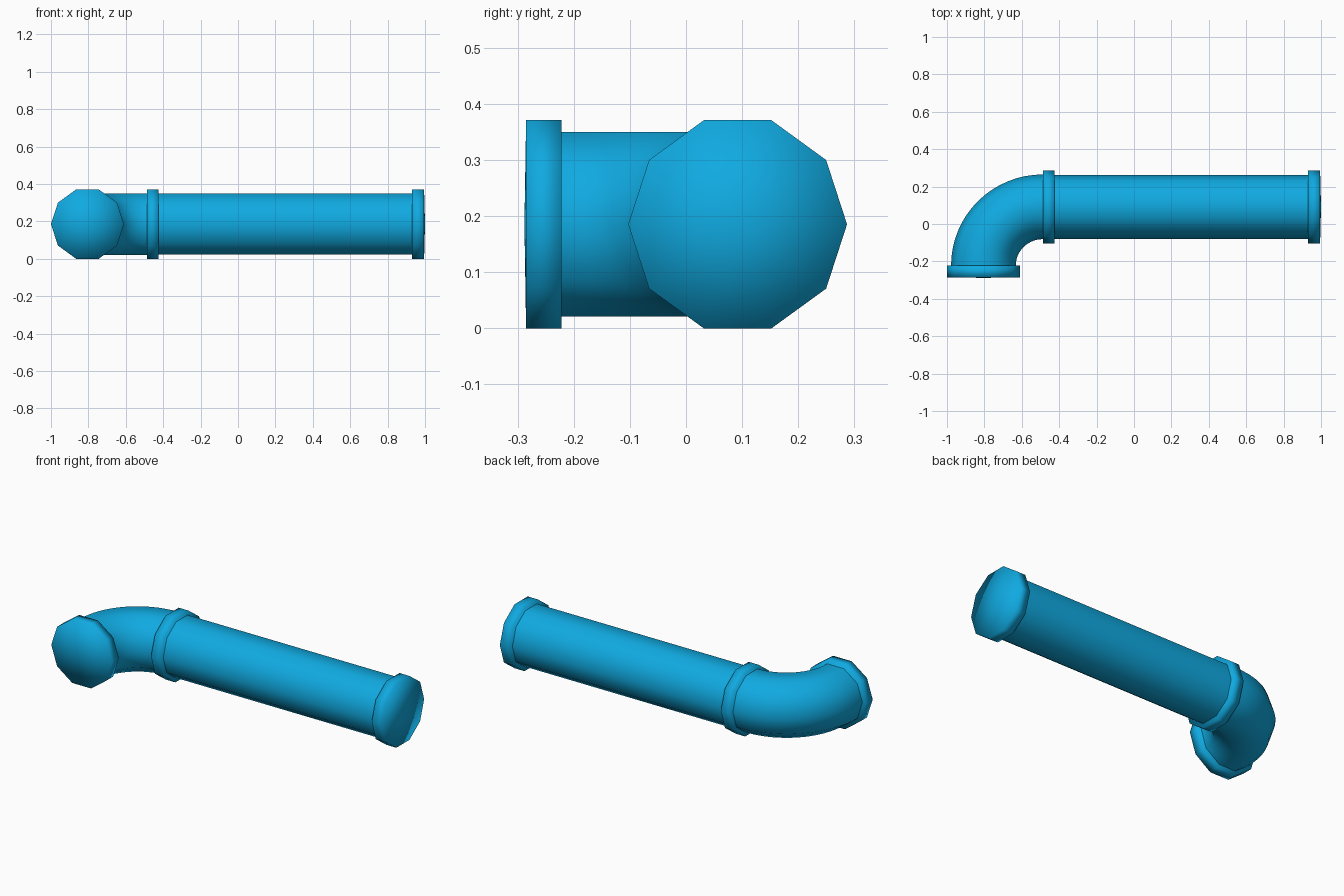
import bpy, bmesh
from math import sin, cos, pi
from mathutils import Vector

cube = bpy.data.objects.get("Cube")
if cube:
    bpy.data.objects.remove(cube)

SIDES = 10
PIPE_R, COLLAR_R = 0.171, 0.195
AXIS_Z = COLLAR_R * sin(2 * pi / 5)      # flats of the collars rest on the floor
LONG_Y, MOUTH_X = 0.092, -0.805          # centre lines of the two arms
BEND_X, BEND_Y = -0.487, -0.222          # centre of the elbow

blue = bpy.data.materials.new("pipe blue")
blue.use_nodes = True
blue.diffuse_color = (0.005, 0.40, 0.75, 1)
blue.node_tree.nodes["Principled BSDF"].inputs["Base Color"].default_value = blue.diffuse_color


def tube(name, sections):
    """Skin ten-sided rings; each section is (x, y, heading, radius), radius 0 makes a tip."""
    bm = bmesh.new()
    rings = []
    for x, y, heading, r in sections:
        centre = Vector((x, y, AXIS_Z))
        side = Vector((-sin(heading), cos(heading), 0))
        if r == 0:
            rings.append([bm.verts.new(centre)] * SIDES)
            continue
        angles = [2 * pi * i / SIDES for i in range(SIDES)]
        rings.append([bm.verts.new(centre + side * r * cos(a) + Vector((0, 0, r * sin(a))))
                      for a in angles])
    for a, b in zip(rings, rings[1:]):
        for i in range(SIDES):
            j = (i + 1) % SIDES
            bm.faces.new(list(dict.fromkeys((a[i], a[j], b[j], b[i]))))
    bmesh.ops.recalc_face_normals(bm, faces=bm.faces)
    mesh = bpy.data.meshes.new(name)
    bm.to_mesh(mesh)
    bm.free()
    mesh.shade_smooth()
    mesh.materials.append(blue)
    obj = bpy.data.objects.new(name, mesh)
    bpy.context.collection.objects.link(obj)
    return obj


def collar(name, x, y, heading, length, crown):
    """Closed ring starting at (x, y), ending in a slightly domed cap."""
    profile = [(0, 0), (0, COLLAR_R), (length, COLLAR_R), (length + crown, 0)]
    tube(name, [(x + cos(heading) * d, y + sin(heading) * d, heading, r) for d, r in profile])


# Straight pipe
tube("straight_pipe", [(-0.43, LONG_Y, 0, PIPE_R), (0.94, LONG_Y, 0, PIPE_R)])

# Elbow: quarter turn from the middle collar to the front mouth
STEPS = 16
elbow = []
for k in range(STEPS + 1):
    t = pi / 2 * k / STEPS
    elbow.append((BEND_X - (BEND_X - MOUTH_X) * sin(t),
                  BEND_Y + (LONG_Y - BEND_Y) * cos(t), pi + t, PIPE_R + 0.002))
tube("elbow", elbow)

# Collars and end caps
collar("end_cap", 0.931, LONG_Y, 0, 0.064, 0.005)
collar("middle_collar", -0.487, LONG_Y, 0, 0.062, 0)
collar("front_cap", MOUTH_X, BEND_Y, -pi / 2, 0.063, 0.003)
